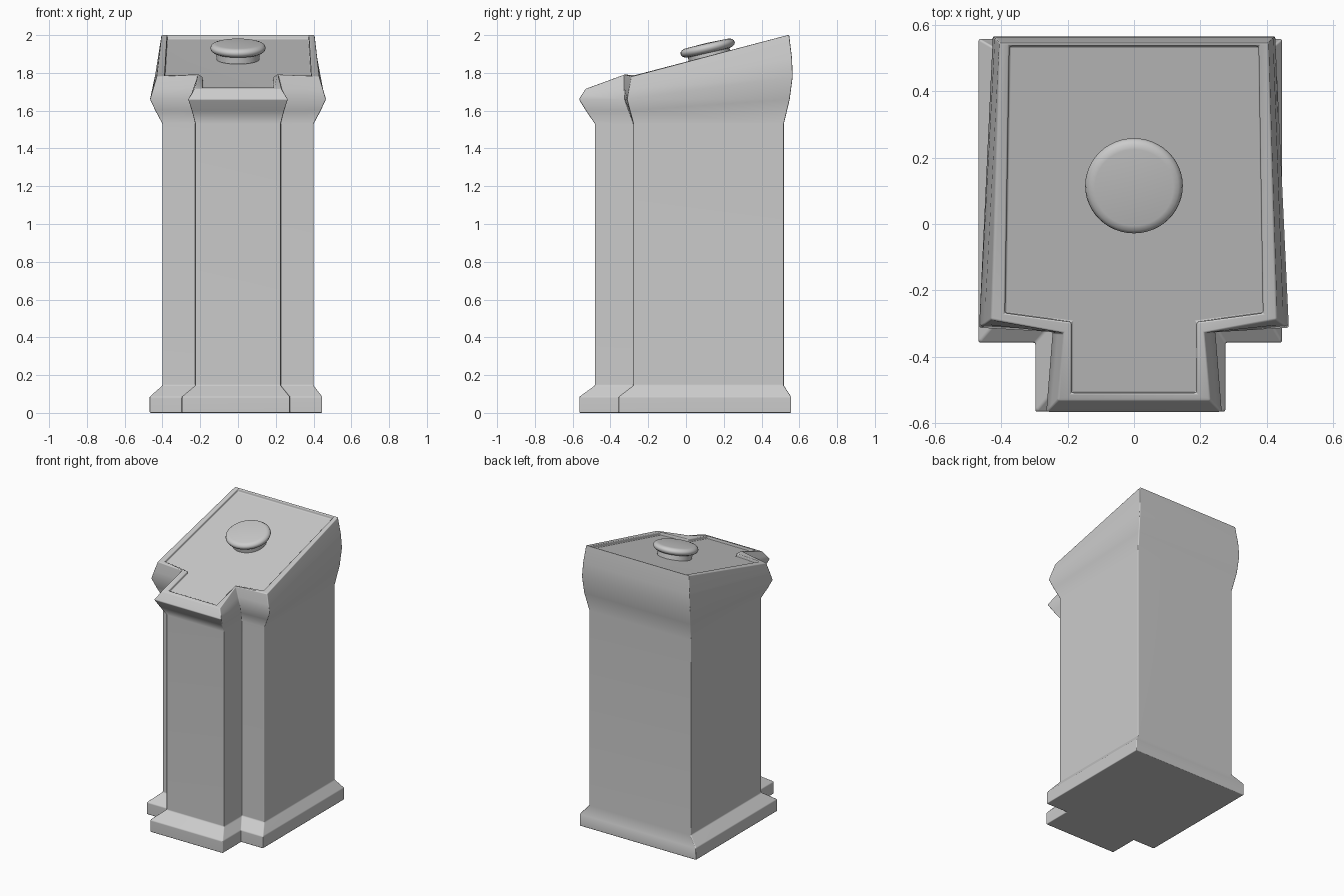
import bpy, bmesh, math
from mathutils import Matrix

if "Cube" in bpy.data.objects:
    bpy.data.objects.remove(bpy.data.objects["Cube"])


def finish(bm, name, angle=50):
    bmesh.ops.recalc_face_normals(bm, faces=bm.faces)
    me = bpy.data.meshes.new(name)
    bm.to_mesh(me)
    bm.free()
    ob = bpy.data.objects.new(name, me)
    bpy.context.collection.objects.link(ob)
    bpy.ops.object.select_all(action='DESELECT')
    ob.select_set(True)
    bpy.context.view_layer.objects.active = ob
    bpy.ops.object.shade_smooth_by_angle(angle=math.radians(angle))
    wn = ob.modifiers.new("weighted_normals", 'WEIGHTED_NORMAL')
    wn.keep_sharp = True
    return ob


def slope(y, d=0.0):
    return 1.857 + 0.263 * y + d


def ring(back, side, inner, front, cx=0.0):
    """T-shaped loop: half outline of (x, y, z) points, mirrored about cx."""
    half = [back, side, inner, front]
    return ([(cx + x, y, z) for x, y, z in half] +
            [(cx - x, y, z) for x, y, z in reversed(half)])


def level(z, hw, yb, ys, nw, yf, cx=0.0):
    return ring((hw, yb, z), (hw, ys, z), (nw, ys, z), (nw, yf, z), cx)


# Top panel outline, lowered from the rim by a depth
def panel(d):
    pts = [(0.375, 0.535), (0.388, -0.268), (0.188, -0.295), (0.188, -0.508)]
    return ring(*[(x, y, slope(y, d)) for x, y in pts])


rings = [
    # plinth
    level(0.0, 0.457, 0.557, -0.357, 0.286, -0.565, -0.011),
    level(0.085, 0.457, 0.557, -0.357, 0.286, -0.565, -0.011),
    # shaft
    level(0.145, 0.40, 0.518, -0.278, 0.226, -0.482),
    level(1.53, 0.40, 0.518, -0.278, 0.226, -0.482),
    # flared collar, curved at the back
    ring((0.418, 0.549, 1.66), (0.438, -0.297, 1.60),
         (0.238, -0.303, 1.60), (0.245, -0.53, 1.60)),
    ring((0.425, 0.565, 1.78), (0.466, -0.312, 1.66),
         (0.245, -0.325, 1.66), (0.264, -0.567, 1.66)),
    ring((0.419, 0.561, 1.88), (0.450, -0.302, 1.715),
         (0.230, -0.327, 1.72), (0.247, -0.549, 1.688)),
    # rim and recessed panel
    ring((0.405, 0.546, 2.002), (0.430, -0.288, 1.781),
         (0.212, -0.328, 1.792), (0.228, -0.53, 1.718)),
    panel(0.0),
    panel(-0.02),
]

# Pedestal body lofted through the loops
bm = bmesh.new()
loops = [[bm.verts.new(p) for p in r] for r in rings]
for a, b in zip(loops, loops[1:]):
    for i in range(8):
        j = (i + 1) % 8
        bm.faces.new((a[i], a[j], b[j], b[i]))
bm.faces.new(loops[0][::-1])
bm.faces.new(loops[-1])
bmesh.ops.recalc_face_normals(bm, faces=bm.faces)
sharp = [e for e in bm.edges if e.calc_face_angle(0) > math.radians(35)]
bmesh.ops.bevel(bm, geom=sharp, offset=0.006, segments=2, profile=0.5,
                affect='EDGES', clamp_overlap=True)
finish(bm, "pedestal")

# Round push button with a stem, tilted with the panel
profile = [(0.0, -0.06), (0.113, -0.06), (0.113, -0.024), (0.128, -0.021),
           (0.141, -0.013), (0.147, 0.0), (0.144, 0.012), (0.134, 0.021),
           (0.118, 0.026), (0.0, 0.029)]
bm = bmesh.new()
vs = [bm.verts.new((r, 0, z)) for r, z in profile]
es = [bm.edges.new(p) for p in zip(vs, vs[1:])]
bmesh.ops.spin(bm, geom=vs + es, cent=(0, 0, 0), axis=(0, 0, 1),
               angle=2 * math.pi, steps=48)
bmesh.ops.remove_doubles(bm, verts=bm.verts, dist=1e-4)
bm.transform(Matrix.Translation((0, 0.115, 1.93)) @
             Matrix.Rotation(math.atan(0.23), 4, 'X'))
finish(bm, "button", 40)
